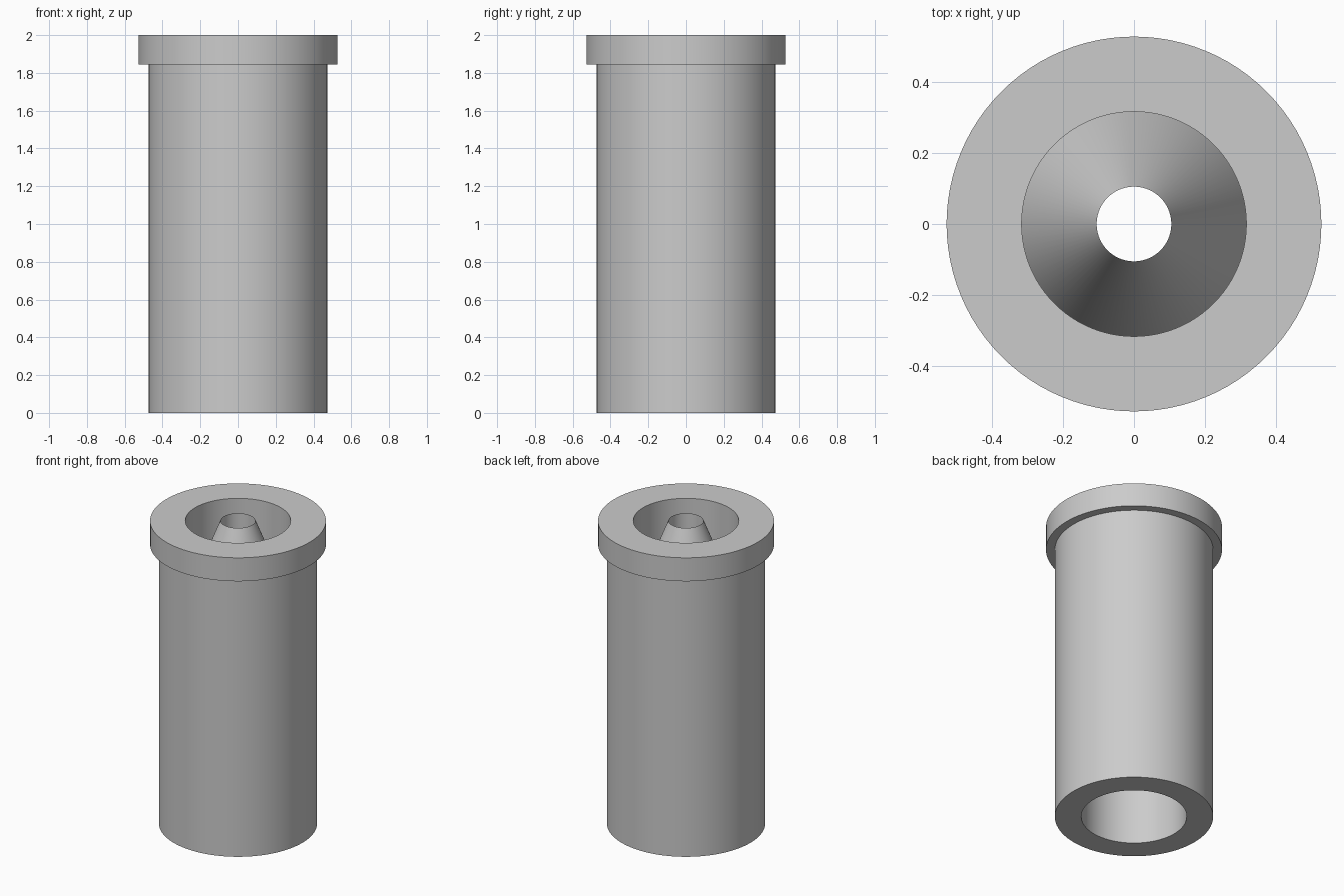
import bpy
import bmesh
import math

cube = bpy.data.objects.get("Cube")
if cube:
    bpy.data.objects.remove(cube, do_unlink=True)

SEGMENTS = 96
HEIGHT = 2.0
BODY_R, FLANGE_R, BORE_R, HOLE_R = 0.474, 0.527, 0.316, 0.105
FLANGE_Z, CONE_Z = 1.845, 1.474

# Plain grey
grey = bpy.data.materials.new("plain_grey")
grey.use_nodes = True
colour = (0.6, 0.6, 0.6, 1.0)
grey.diffuse_color = colour
grey.node_tree.nodes["Principled BSDF"].inputs["Base Color"].default_value = colour


def revolve(name, profile):
    """Spin a closed (radius, height) profile around the z axis."""
    bm = bmesh.new()
    verts = [bm.verts.new((r, 0, z)) for r, z in profile]
    edges = [bm.edges.new((a, b)) for a, b in zip(verts, verts[1:] + verts[:1])]
    bmesh.ops.spin(bm, geom=verts + edges, cent=(0, 0, 0), axis=(0, 0, 1),
                   angle=math.tau, steps=SEGMENTS, use_merge=True)
    bmesh.ops.remove_doubles(bm, verts=bm.verts[:], dist=1e-5)
    bmesh.ops.recalc_face_normals(bm, faces=bm.faces[:])
    mesh = bpy.data.meshes.new(name)
    bm.to_mesh(mesh)
    bm.free()
    mesh.materials.append(grey)
    obj = bpy.data.objects.new(name, mesh)
    bpy.context.collection.objects.link(obj)
    bpy.ops.object.select_all(action="DESELECT")
    obj.select_set(True)
    bpy.context.view_layer.objects.active = obj
    bpy.ops.object.shade_smooth_by_angle(angle=math.radians(20))
    return obj


# Hollow sleeve with a top flange and an inner cone pierced by a straight hole
revolve("flanged_sleeve", [
    (BORE_R, 0),
    (BODY_R, 0),
    (BODY_R, FLANGE_Z),
    (FLANGE_R, FLANGE_Z),
    (FLANGE_R, HEIGHT),
    (BORE_R, HEIGHT),
    (BORE_R, CONE_Z),
    (HOLE_R, HEIGHT),
    (HOLE_R, CONE_Z - 0.01),
    (BORE_R, CONE_Z - 0.01),
])
